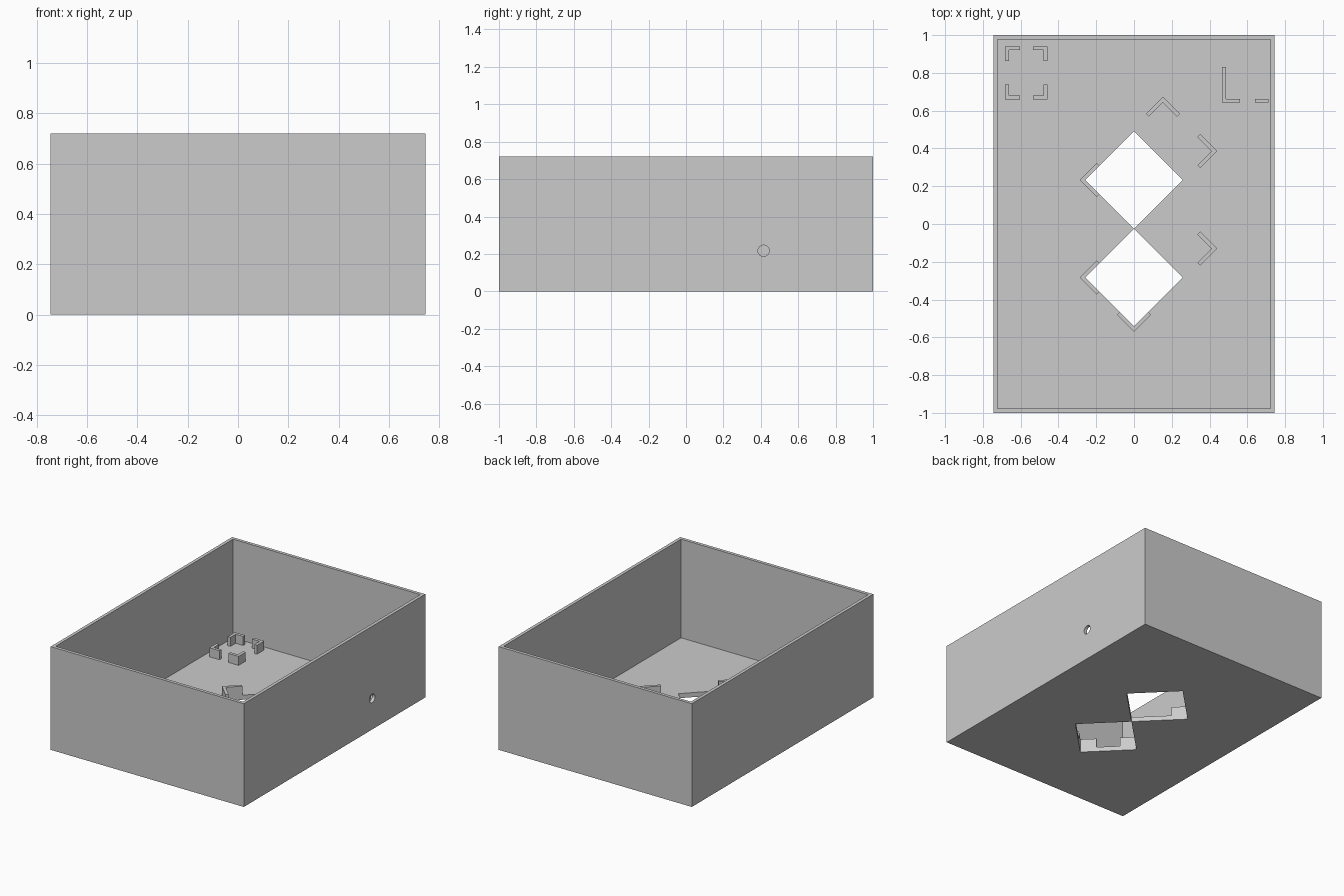
import bpy
import bmesh
from math import radians, sqrt
from mathutils import Matrix, Vector

cube = bpy.data.objects.get("Cube")
if cube:
    bpy.data.objects.remove(cube, do_unlink=True)

W, D, H = 1.49, 2.0, 0.72     # tray outside size
WALL = 0.032                  # wall and floor thickness
RIB, RIB_H = 0.021, 0.063     # bracket thickness and height

grey = bpy.data.materials.new("light_grey")
grey.use_nodes = True
colour = (0.6, 0.6, 0.6, 1)
grey.diffuse_color = colour
grey.node_tree.nodes["Principled BSDF"].inputs["Base Color"].default_value = colour


def make_object(name, bm):
    bmesh.ops.recalc_face_normals(bm, faces=bm.faces)
    mesh = bpy.data.meshes.new(name)
    bm.to_mesh(mesh)
    bm.free()
    mesh.materials.append(grey)
    obj = bpy.data.objects.new(name, mesh)
    bpy.context.collection.objects.link(obj)
    return obj


def prism(name, outline, z, height):
    bm = bmesh.new()
    face = bm.faces.new([bm.verts.new((x, y, z)) for x, y in outline])
    top = bmesh.ops.extrude_face_region(bm, geom=[face])["geom"]
    verts = [v for v in top if isinstance(v, bmesh.types.BMVert)]
    bmesh.ops.translate(bm, verts=verts, vec=(0, 0, height))
    return make_object(name, bm)


def bracket(name, corner, angle, a, b):
    """L-shaped rib: outer corner, arms a and b long along the turned x and y."""
    shape = [(0, 0), (a, 0), (a, RIB), (RIB, RIB), (RIB, b), (0, b)]
    turn = Matrix.Rotation(radians(angle), 2)
    outline = [Vector(corner) + turn @ Vector(p) for p in shape]
    return prism(name, outline, WALL, RIB_H)


def cut(target, cutter):
    mod = target.modifiers.new(cutter.name, "BOOLEAN")
    mod.operation, mod.solver, mod.object = "DIFFERENCE", "EXACT", cutter
    cutter.hide_render = True
    cutter.hide_set(True)


# Open tray: a block with its top inset and pushed down to the floor
bm = bmesh.new()
bmesh.ops.create_cube(bm, size=1)
bmesh.ops.scale(bm, verts=bm.verts, vec=(W, D, H))
bmesh.ops.translate(bm, verts=bm.verts, vec=(0, 0, H / 2))
top = max(bm.faces, key=lambda f: f.calc_center_median().z)
bmesh.ops.inset_region(bm, faces=[top], thickness=WALL)
inner = bmesh.ops.extrude_face_region(bm, geom=[top])["geom"]
bmesh.ops.translate(bm, vec=(0, 0, WALL - H),
                    verts=[v for v in inner if isinstance(v, bmesh.types.BMVert)])
bmesh.ops.delete(bm, geom=[top] if top.is_valid else [], context="FACES")
tray = make_object("tray", bm)

# Two diamond openings in the floor
R = 0.2575
CENTRES = {"back": 0.233, "front": -0.283}
for place, y in CENTRES.items():
    diamond = [(R, y), (0, y + R), (-R, y), (0, y - R)]
    cut(tray, prism(place + "_opening_cutter", diamond, -0.1, 0.2))

# Cable hole in the right wall
bm = bmesh.new()
bmesh.ops.create_cone(bm, cap_ends=True, segments=32, radius1=0.03, radius2=0.03, depth=0.2,
                      matrix=Matrix.Translation((W / 2, 0.415, 0.217))
                      @ Matrix.Rotation(radians(90), 4, "Y"))
cut(tray, make_object("cable_hole_cutter", bm))

# Diagonal brackets holding two slanted parts
TIP = R + RIB * sqrt(2)
SHIFT = 0.153
for place, y in CENTRES.items():
    bracket(place + "_left_bracket", (-TIP, y), -45, 0.127, 0.127)
    bracket(place + "_right_bracket", (TIP + SHIFT, y + SHIFT), 135, 0.127, 0.127)
bracket("bottom_bracket", (0, CENTRES["front"] - TIP), 45, 0.127, 0.127)
bracket("top_bracket", (SHIFT, CENTRES["back"] + SHIFT + TIP), 225, 0.127, 0.127)

# Four corner brackets of the small square holder
for i, corner in enumerate([(-0.683, 0.659), (-0.457, 0.659), (-0.457, 0.941), (-0.683, 0.941)]):
    bracket("corner_bracket_%d" % (i + 1), corner, 90 * i, 0.079, 0.079)

# Holder beside the right wall
bracket("side_bracket", (0.466, 0.642), 0, 0.095, 0.19)
prism("side_rib", [(0.64, 0.642), (W / 2 - WALL, 0.642),
                   (W / 2 - WALL, 0.642 + RIB), (0.64, 0.642 + RIB)], WALL, RIB_H)
